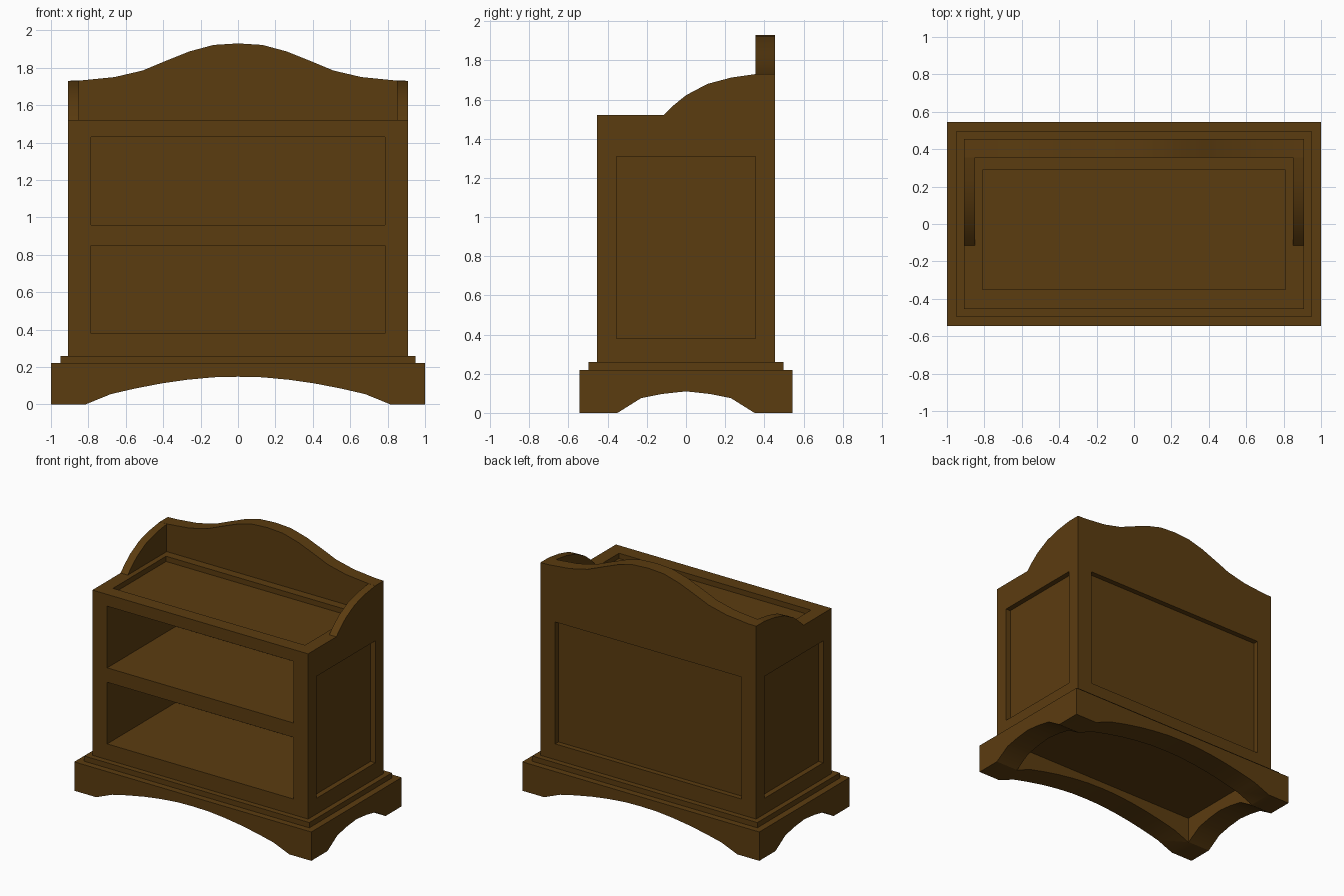
import bpy
import bmesh
from mathutils import Vector

cube = bpy.data.objects.get("Cube")
if cube:
    bpy.data.objects.remove(cube, do_unlink=True)

wood = bpy.data.materials.new("brown wood")
wood.use_nodes = True
colour = (0.105, 0.045, 0.005, 1)
wood.diffuse_color = colour
wood.node_tree.nodes["Principled BSDF"].inputs["Base Color"].default_value = colour


def prism(name, outline, axis, start, end):
    """Extrude an outline of (horizontal, z) points along x or y."""
    def place(h, z, d):
        return (d, h, z) if axis == "x" else (h, d, z)
    bm = bmesh.new()
    face = bm.faces.new([bm.verts.new(place(h, z, start)) for h, z in outline])
    moved = bmesh.ops.extrude_face_region(bm, geom=[face])["geom"]
    shift = Vector(place(0, 0, end - start))
    bmesh.ops.translate(bm, vec=shift, verts=[v for v in moved if isinstance(v, bmesh.types.BMVert)])
    bmesh.ops.recalc_face_normals(bm, faces=bm.faces)
    mesh = bpy.data.meshes.new(name)
    bm.to_mesh(mesh)
    bm.free()
    mesh.materials.append(wood)
    obj = bpy.data.objects.new(name, mesh)
    bpy.context.collection.objects.link(obj)
    return obj


def box(name, x0, x1, y0, y1, z0, z1):
    return prism(name, [(x0, z0), (x1, z0), (x1, z1), (x0, z1)], "y", y0, y1)


def cut(target, cutter):
    cutter.hide_render = True
    mod = target.modifiers.new("cut", "BOOLEAN")
    mod.operation = "DIFFERENCE"
    mod.solver = "EXACT"
    mod.object = cutter
    bpy.context.view_layer.objects.active = target
    bpy.ops.object.modifier_apply(modifier=mod.name)
    bpy.data.objects.remove(cutter, do_unlink=True)


def mirrored(half):
    """Complete a half outline running from the outside to the centre."""
    return half + [(-h, z) for h, z in reversed(half[:-1])]


# Plinth: hollow skirt with an arch on every side
plinth = box("plinth", -1, 1, -0.545, 0.545, 0, 0.22)
cut(plinth, box("hollow", -0.81, 0.81, -0.355, 0.355, -0.1, 0.2))
front_arch = [(0.815, -0.1), (0.815, 0), (0.68, 0.055), (0.55, 0.085),
              (0.41, 0.112), (0.27, 0.132), (0.13, 0.145), (0, 0.148)]
side_arch = [(0.35, -0.1), (0.35, 0), (0.23, 0.075), (0.12, 0.097), (0, 0.11)]
cut(plinth, prism("arch_y", mirrored(front_arch), "y", -0.7, 0.7))
cut(plinth, prism("arch_x", mirrored(side_arch), "x", -1.2, 1.2))

# Stepped moulding
box("plinth_step", -0.95, 0.95, -0.497, 0.497, 0.22, 0.26)

# Cabinet block with the crested back outline
crest = [(0.91, 0.26), (0.91, 1.73), (0.84, 1.732), (0.66, 1.75), (0.51, 1.785),
         (0.39, 1.835), (0.26, 1.887), (0.13, 1.922), (0, 1.93)]
cabinet = prism("cabinet", mirrored(crest), "y", -0.455, 0.455)

# Curved side rails, then the space between them above the top
rail = [(-0.7, 1.52), (-0.115, 1.52), (-0.07, 1.565), (0, 1.622), (0.11, 1.68),
        (0.23, 1.712), (0.355, 1.73), (0.355, 2.2), (-0.7, 2.2)]
cut(cabinet, prism("rail_cut", rail, "x", -1.2, 1.2))
cut(cabinet, box("gallery_cut", -0.85, 0.85, -0.3, 0.355, 1.52, 2.2))

# Open shelves
for low, high in ((0.38, 0.85), (0.96, 1.43)):
    cut(cabinet, box("shelf_cut", -0.785, 0.785, -0.7, 0.37, low, high))

# Recessed panels on the top, back and sides
depth = 0.04
cut(cabinet, box("top_panel_cut", -0.81, 0.81, -0.35, 0.29, 1.52 - depth, 1.6))
cut(cabinet, box("back_panel_cut", -0.785, 0.785, 0.455 - depth, 0.6, 0.38, 1.31))
for side in (-1, 1):
    edges = sorted((side * (0.91 - depth), side * 1.2))
    cut(cabinet, box("side_panel_cut", *edges, -0.355, 0.355, 0.38, 1.31))

# Soften the curved edges only
for obj in (plinth, cabinet):
    bpy.ops.object.select_all(action="DESELECT")
    obj.select_set(True)
    bpy.context.view_layer.objects.active = obj
    bpy.ops.object.shade_smooth_by_angle(angle=0.5)
